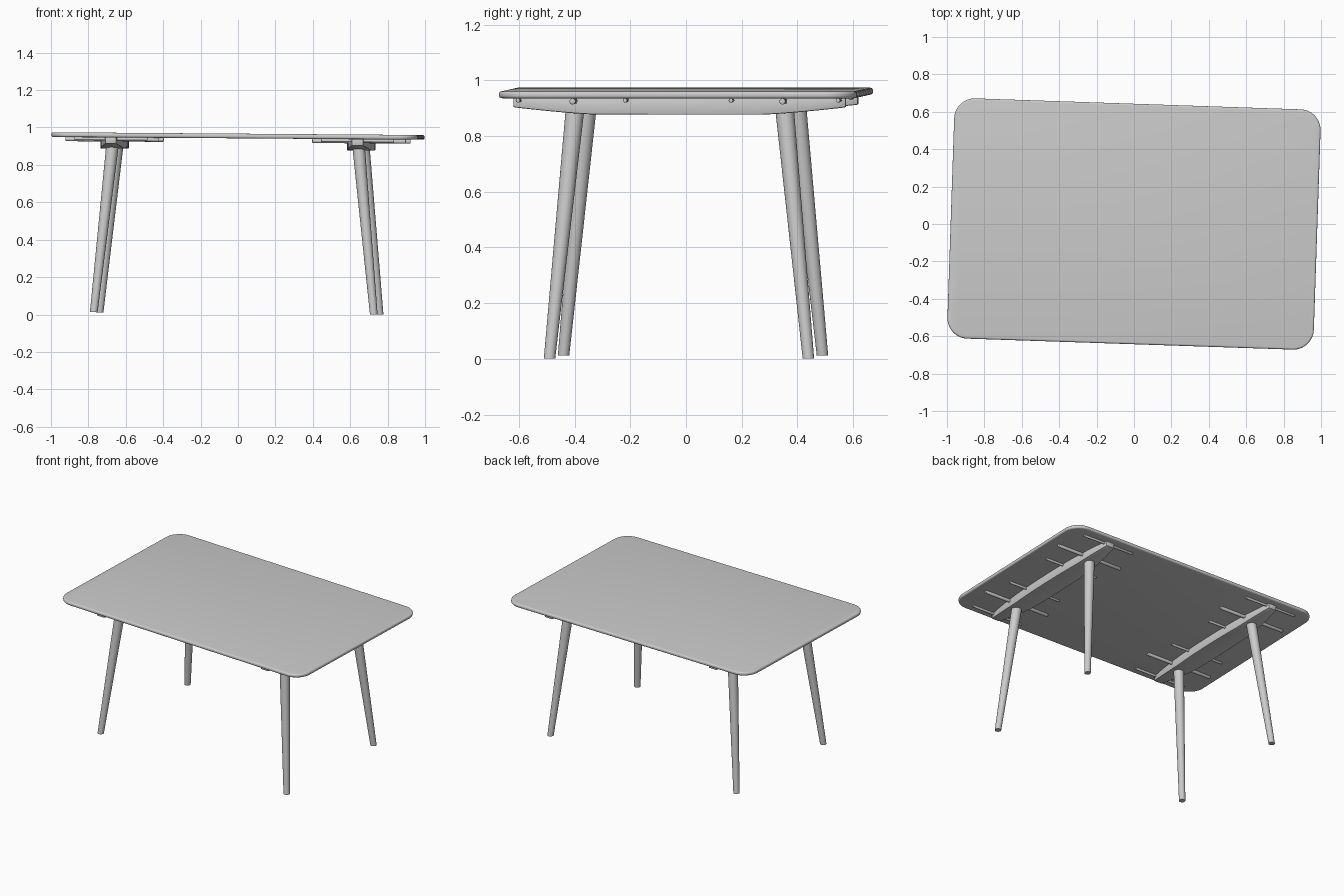
import bpy, bmesh, math
from mathutils import Matrix, Vector

if "Cube" in bpy.data.objects:
    bpy.data.objects.remove(bpy.data.objects["Cube"])

# Whole table sits very slightly turned and tilted
PLACE = (Matrix.Translation((0, 0, 0.95)) @ Matrix.Rotation(0.0075, 4, 'Y')
         @ Matrix.Rotation(-0.0337, 4, 'Z') @ Matrix.Translation((0, 0, -0.95)))


def finish(name, bm, bevel=0.0, segments=3):
    """Turn a bmesh into a placed, smooth-shaded object."""
    bmesh.ops.recalc_face_normals(bm, faces=bm.faces)
    if bevel:
        edges = [e for e in bm.edges if e.calc_face_angle(0) > math.radians(40)]
        bmesh.ops.bevel(bm, geom=edges, offset=bevel, segments=segments,
                        profile=0.5, affect='EDGES')
    bm.transform(PLACE)
    mesh = bpy.data.meshes.new(name)
    bm.to_mesh(mesh)
    bm.free()
    obj = bpy.data.objects.new(name, mesh)
    bpy.context.collection.objects.link(obj)
    bpy.ops.object.select_all(action='DESELECT')
    obj.select_set(True)
    bpy.context.view_layer.objects.active = obj
    bpy.ops.object.shade_smooth_by_angle(angle=math.radians(35))
    return obj


def loft(rings):
    """Skin closed rings of points and cap both ends."""
    bm = bmesh.new()
    loops = [[bm.verts.new(p) for p in ring] for ring in rings]
    for a, b in zip(loops, loops[1:]):
        n = len(a)
        for i in range(n):
            j = (i + 1) % n
            bm.faces.new((a[i], a[j], b[j], b[i]))
    bm.faces.new(loops[0])
    bm.faces.new(loops[-1])
    return bm


def circle(center, radius, u, v, n=32):
    c, u, v = Vector(center), Vector(u), Vector(v)
    return [c + radius * (math.cos(t) * u + math.sin(t) * v)
            for t in (2 * math.pi * i / n for i in range(n))]


# Tabletop: rounded rectangle with softened rim
def rounded_rect(w, d, r, z, n=14):
    pts = []
    for k, (sx, sy) in enumerate(((1, 1), (-1, 1), (-1, -1), (1, -1))):
        for i in range(n + 1):
            t = math.pi / 2 * (k + i / n)
            pts.append((sx * (w / 2 - r) + r * math.cos(t),
                        sy * (d / 2 - r) + r * math.sin(t), z))
    return pts


W, D, R = 1.96, 1.285, 0.11
finish("tabletop", loft([rounded_rect(W, D, R, 0.942),
                         rounded_rect(W, D, R, 0.967)]), 0.010, 4)

for sx, side in ((-1, "left"), (1, "right")):
    cx = 0.66 * sx

    # Boat-shaped batten under the top, thinner and narrower at the ends
    rings = []
    for i in range(25):
        s = -1 + 2 * i / 24
        y = 0.597 * s
        half = 0.072 - 0.042 * abs(s) ** 2.5
        low = 0.882 + 0.026 * max(0, (abs(s) - 0.5) / 0.5) ** 1.3
        rings.append([(cx - half, y, low), (cx + half, y, low),
                      (cx + half, y, 0.943), (cx - half, y, 0.943)])
    finish(side + "_batten", loft(rings), 0.005, 2)

    for sy, end in ((-1, "front"), (1, "back")):
        # Splayed tapered leg
        finish(f"{end}_{side}_leg", loft([
            circle((0.749 * sx, 0.465 * sy, 0.0065), 0.0205, (1, 0, 0), (0, 1, 0)),
            circle((0.659 * sx, 0.377 * sy, 0.895), 0.0335, (1, 0, 0), (0, 1, 0))]))

        # Cross rods passing through the batten
        for name, y, length, r in (("inner", 0.19, 0.40, 0.008),
                                   ("middle", 0.377, 0.50, 0.011),
                                   ("outer", 0.575, 0.39, 0.008)):
            z = 0.942 - r
            finish(f"{end}_{side}_{name}_rod", loft([
                circle((cx + k * length / 2, y * sy, z), r, (0, 1, 0), (0, 0, 1), 16)
                for k in (-1, 1)]), 0.002, 2)
